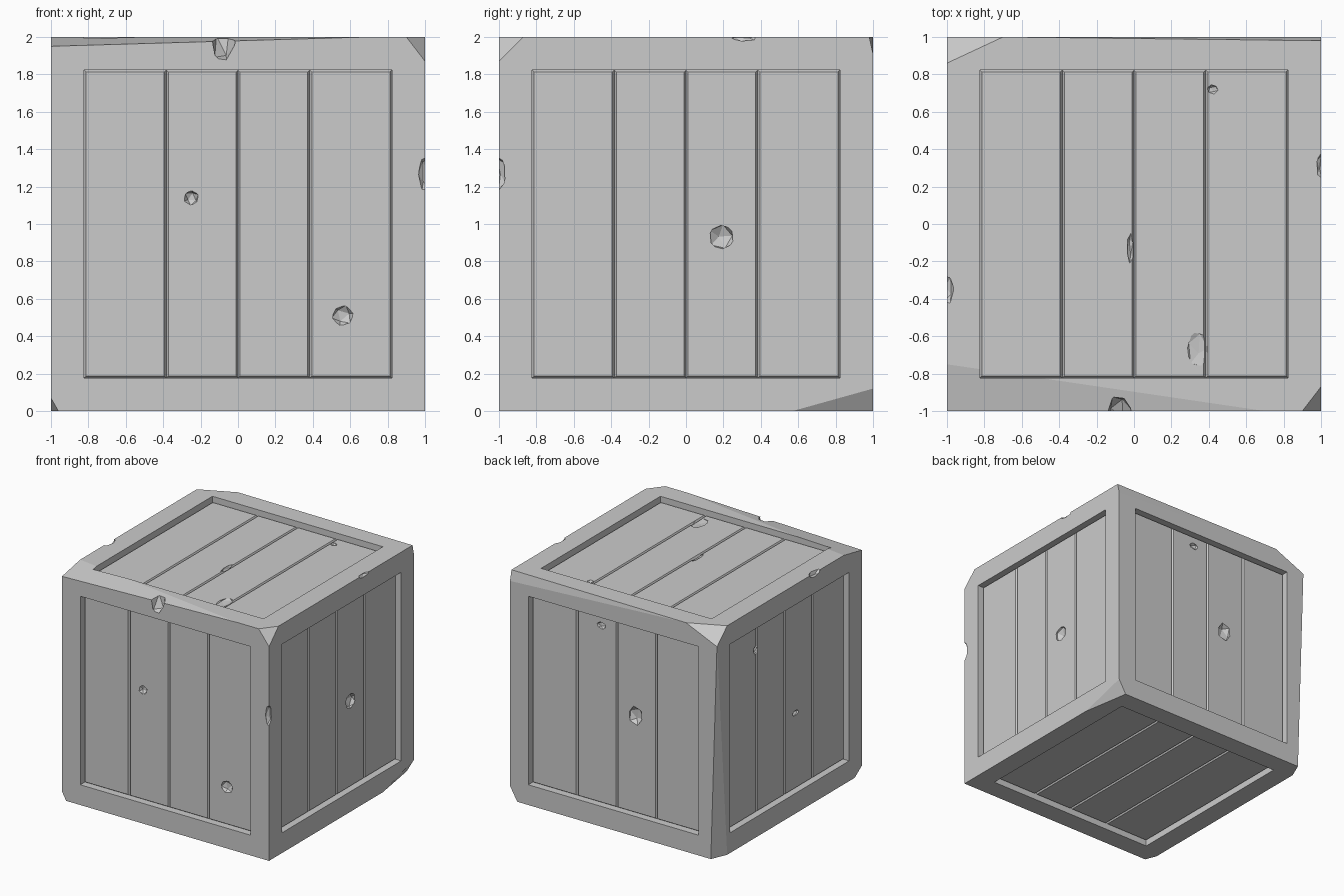
import bpy, bmesh, random
from mathutils import Vector, Matrix, Euler

if "Cube" in bpy.data.objects:
    bpy.data.objects.remove(bpy.data.objects["Cube"])

random.seed(4)

# Crate body: a cube with a recessed panel on every side
bm = bmesh.new()
bmesh.ops.create_cube(bm, size=2, matrix=Matrix.Translation((0, 0, 1)))
panels = list(bm.faces)
bmesh.ops.inset_individual(bm, faces=panels, thickness=0.25, depth=0)
bmesh.ops.inset_individual(bm, faces=panels, thickness=0.0, depth=-0.065)

# Planks: split each panel in four, then raise each plank with a chamfered rim
planks = []
for panel in panels:
    axis = Vector((0, 1, 0)) if abs(panel.normal.x) > 0.5 else Vector((1, 0, 0))
    pieces = [panel]
    for offset in (-0.383, 0, 0.383):
        geom = set(pieces)
        for f in pieces:
            geom.update(f.edges)
            geom.update(f.verts)
        cut = bmesh.ops.bisect_plane(bm, geom=list(geom), dist=1e-5,
                                     plane_co=axis * offset, plane_no=axis)
        found = {g for g in cut["geom"] if isinstance(g, bmesh.types.BMFace)}
        pieces = list(found | set(pieces))
    planks += pieces
bmesh.ops.inset_individual(bm, faces=planks, thickness=0.016, depth=0.018)


# Worn corners and edges: slice each off with a plane through three points
def slice_off(a, b, c):
    a, b, c = Vector(a), Vector(b), Vector(c)
    normal = (b - a).cross(c - a).normalized()
    if normal.dot(a - Vector((0, 0, 1))) < 0:
        normal = -normal
    cut = bmesh.ops.bisect_plane(bm, geom=bm.verts[:] + bm.edges[:] + bm.faces[:],
                                 dist=1e-5, plane_co=a, plane_no=normal, clear_outer=True)
    rim = [g for g in cut["geom_cut"] if isinstance(g, bmesh.types.BMEdge)]
    bmesh.ops.holes_fill(bm, edges=rim, sides=0)


slice_off((0.9, -1, 2), (1, -0.87, 2), (1, -1, 1.87))        # front right top
slice_off((-1, -1, 1.95), (0.7, -1, 2), (-1, -0.75, 2))      # front top edge
slice_off((1, 1, 1.91), (1, 0.98, 2), (-0.7, 1, 2))          # back top edge
slice_off((-1, 1, 1.9), (-0.94, 1, 0), (-1, 0.86, 0))        # back left edge
slice_off((-1, 0.86, 2), (-0.7, 1, 2), (-1, 1, 1.87))        # back left top
slice_off((-0.96, -1, 0), (-1, -1, 0.07), (-1, -0.9, 0))     # front left bottom
slice_off((1, 0.57, 0), (1, 1, 0.12), (0.93, 1, 0))          # back right bottom

bmesh.ops.recalc_face_normals(bm, faces=bm.faces[:])
mesh = bpy.data.meshes.new("crate")
bm.to_mesh(mesh)
bm.free()
crate = bpy.data.objects.new("crate", mesh)
bpy.context.collection.objects.link(crate)

# Dents and nicks: centre and radii of faceted cutters
P = 0.953
dents = [
    ((1, -1, 1.27), (0.036, 0.036, 0.095)),        # edge nicks
    ((-1, -0.35, 2), (0.037, 0.08, 0.037)),
    ((1, 0.31, 2), (0.024, 0.07, 0.024)),
    ((-0.08, -1, 2), (0.065, 0.085, 0.14)),
    ((-0.25, -P, 1.14), (0.04, 0.03, 0.04)),       # front
    ((0.56, -P, 0.51), (0.058, 0.035, 0.055)),
    ((P, 0.19, 0.93), (0.045, 0.07, 0.07)),        # right
    ((-0.18, P, 1.03), (0.07, 0.045, 0.08)),       # back
    ((0.15, P, 1.73), (0.045, 0.03, 0.03)),
    ((-P, 0.4, 1.6), (0.03, 0.03, 0.04)),          # left
    ((-P, -0.15, 0.84), (0.03, 0.045, 0.025)),
    ((-0.02, -0.13, 1 + P), (0.018, 0.08, 0.03)),  # top
    ((0.42, 0.72, 1 + P), (0.03, 0.025, 0.02)),
    ((0.34, -0.67, 1 + P), (0.06, 0.1, 0.015)),
]
cb = bmesh.new()
for centre, radii in dents:
    spin = Euler([random.uniform(0, 6) for _ in range(3)]).to_matrix().to_4x4()
    bmesh.ops.create_icosphere(cb, subdivisions=1, radius=1.05,
                               matrix=Matrix.Translation(centre)
                               @ Matrix.Diagonal((*radii, 1)) @ spin)
cutter_mesh = bpy.data.meshes.new("dent_cutter")
cb.to_mesh(cutter_mesh)
cb.free()
cutter = bpy.data.objects.new("dent_cutter", cutter_mesh)
bpy.context.collection.objects.link(cutter)
cutter.hide_render = True

mod = crate.modifiers.new("dents", "BOOLEAN")
mod.operation = "DIFFERENCE"
mod.solver = "EXACT"
mod.object = cutter
bpy.context.view_layer.objects.active = crate
bpy.ops.object.modifier_apply(modifier=mod.name)
bpy.data.objects.remove(cutter)
